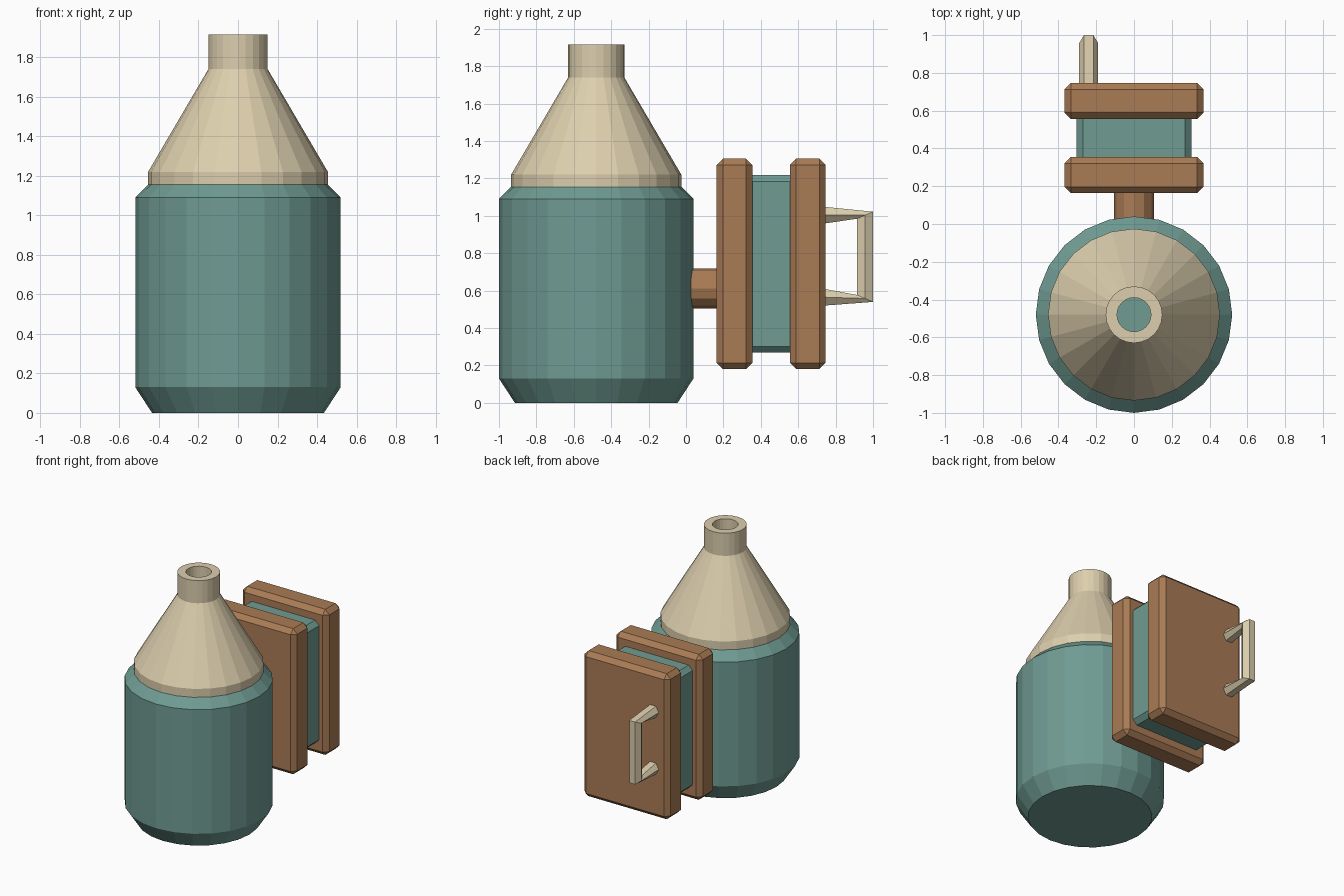
import bpy, bmesh
from math import cos, sin, pi
from mathutils import Vector

if "Cube" in bpy.data.objects:
    bpy.data.objects.remove(bpy.data.objects["Cube"])

def material(name, rgb):
    m = bpy.data.materials.new(name)
    m.diffuse_color = (*rgb, 1)
    m.use_nodes = True
    m.node_tree.nodes["Principled BSDF"].inputs["Base Color"].default_value = m.diffuse_color
    return m

TEAL = material("teal", (0.16, 0.33, 0.29))
BROWN = material("brown", (0.40, 0.20, 0.09))
CREAM = material("cream", (0.72, 0.62, 0.42))

def finish(bm, name, mat):
    bmesh.ops.recalc_face_normals(bm, faces=bm.faces[:])
    me = bpy.data.meshes.new(name)
    bm.to_mesh(me)
    bm.free()
    me.materials.append(mat)
    ob = bpy.data.objects.new(name, me)
    bpy.context.collection.objects.link(ob)
    return ob

def loft(name, rings, mat, closed=False):
    """Skin rings of points; cap the ends, or join last ring to first."""
    bm = bmesh.new()
    loops = [[bm.verts.new(p) for p in r] for r in rings]
    pairs = list(zip(loops, loops[1:]))
    if closed:
        pairs.append((loops[-1], loops[0]))
    else:
        bm.faces.new(loops[0])
        bm.faces.new(loops[-1])
    n = len(loops[0])
    for a, b in pairs:
        for i in range(n):
            j = (i + 1) % n
            bm.faces.new((a[i], a[j], b[j], b[i]))
    return finish(bm, name, mat)

def ring(center, u, v, n):
    c, u, v = Vector(center), Vector(u), Vector(v)
    return [c + u * cos(2 * pi * i / n) + v * sin(2 * pi * i / n) for i in range(n)]

def lathe(name, profile, mat, closed=False, n=24):
    return loft(name, [ring((0, -0.48, z), (r, 0, 0), (0, r, 0), n)
                       for r, z in profile], mat, closed)

def chamfer_box(name, lo, hi, bevel, mat):
    lo, hi = Vector(lo), Vector(hi)
    bm = bmesh.new()
    bmesh.ops.create_cube(bm, size=1)
    for v in bm.verts:
        v.co = Vector([c * s for c, s in zip(v.co, hi - lo)]) + (lo + hi) / 2
    bmesh.ops.bevel(bm, geom=bm.edges[:], offset=bevel, segments=1,
                    affect='EDGES', profile=0.5)
    return finish(bm, name, mat)

# Round tank with chamfered foot and shoulder
lathe("tank_body", [(0.435, 0), (0.52, 0.13), (0.52, 1.09), (0.455, 1.155)], TEAL)

# Hollow funnel top with open neck
lathe("funnel_top", [(0.455, 1.15), (0.455, 1.22), (0.15, 1.74), (0.15, 1.915),
                     (0.09, 1.915), (0.09, 1.72), (0.395, 1.20), (0.395, 1.15)],
      CREAM, closed=True)

# Pipe joining the tank to the slabs
loft("connector_pipe", [ring((0, y, 0.612), (0.107, 0, 0), (0, 0, 0.107), 12)
                        for y in (-0.06, 0.20)], BROWN)

# Two slabs around a smaller core
for name, y in (("inner_slab", 0.163), ("outer_slab", 0.555)):
    chamfer_box(name, (-0.368, y, 0.18), (0.368, y + 0.192, 1.305), 0.034, BROWN)
chamfer_box("core_block", (-0.305, 0.30, 0.268), (0.305, 0.61, 1.218), 0.034, TEAL)

# Pull handle: arm, bar, arm
X = -0.24
loft("handle", [ring((X, y, z), (0.05, 0, 0), (0, dy, dz), 6) for y, z, dy, dz in (
    (0.73, 1.003, 0, 0.053), (0.951, 1.003, 0.0566 * 0.866, 0.0215),
    (0.951, 0.558, 0.0566 * 0.866, -0.0215), (0.73, 0.565, 0, -0.053))], CREAM)
# keep the overall depth at exactly 1.0
h = bpy.data.objects["handle"]
top = max(v.co.y for v in h.data.vertices)
for v in h.data.vertices:
    if v.co.y > 0.8:
        v.co.y += 1.0 - top
